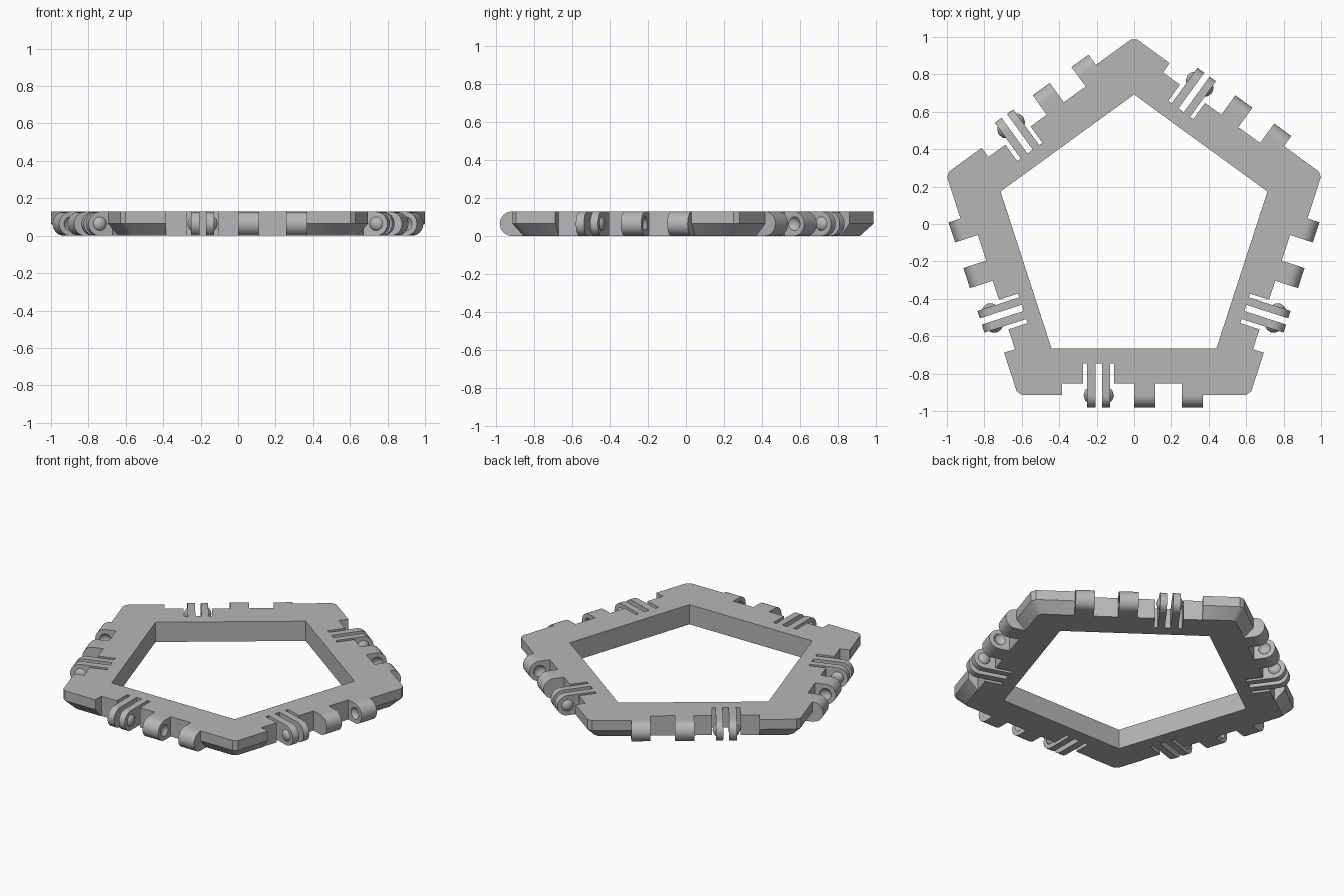
import bpy, bmesh
from math import pi, sin, cos, tan, radians
from mathutils import Matrix, Vector

cube = bpy.data.objects.get("Cube")
if cube:
    bpy.data.objects.remove(cube, do_unlink=True)

grey = bpy.data.materials.new("plain_grey")
grey.use_nodes = True
colour = (0.47, 0.47, 0.47, 1)
grey.diffuse_color = colour
grey.node_tree.nodes["Principled BSDF"].inputs["Base Color"].default_value = colour

HEIGHT = 0.128
R = HEIGHT / 2                    # knuckle radius
INNER, OUTER = 0.607, 0.855       # apothems of the pentagon
NOTCH, SLOT, AXIS = 0.794, 0.687, 0.858
KNUCKLES = [(0.0, 0.113), (0.257, 0.37)]
PRONGS = [(-0.25, -0.205), (-0.17, -0.128)]
CAP_R, CAP_H = 0.037, 0.02        # snap dome radius and height
BALL = (CAP_R ** 2 + CAP_H ** 2) / (2 * CAP_H)
CENTRE = Matrix.Translation((0, -0.058, 0))

# Each side is laid out as (along, outward, up); three sides are mirrored
SIDES = [CENTRE @ Matrix.Rotation(radians(72 * k), 4, "Z")
         @ Matrix.Diagonal((flip, -1, 1, 1))
         for k, flip in enumerate((1, 1, -1, -1, -1))]


def finish(name, bm, smooth=True):
    bmesh.ops.recalc_face_normals(bm, faces=bm.faces)
    mesh = bpy.data.meshes.new(name)
    bm.to_mesh(mesh)
    bm.free()
    obj = bpy.data.objects.new(name, mesh)
    bpy.context.collection.objects.link(obj)
    mesh.materials.append(grey)
    if smooth:
        shade(obj)
    return obj


def activate(obj):
    bpy.ops.object.select_all(action="DESELECT")
    obj.select_set(True)
    bpy.context.view_layer.objects.active = obj


def shade(obj):
    activate(obj)
    bpy.ops.object.shade_smooth_by_angle(angle=radians(30))


def cut(obj, cutter):
    cutter.hide_render = True
    mod = obj.modifiers.new("cut", "BOOLEAN")
    mod.operation = "DIFFERENCE"
    mod.solver = "EXACT"
    mod.object = cutter
    activate(obj)
    bpy.ops.object.modifier_apply(modifier=mod.name)
    bpy.data.objects.remove(cutter, do_unlink=True)
    shade(obj)


def prism(bm, outline, offset, matrix):
    """Extrude a closed outline by an offset, placed by a matrix."""
    lows = [bm.verts.new(matrix @ Vector(p)) for p in outline]
    highs = [bm.verts.new(matrix @ (Vector(p) + Vector(offset))) for p in outline]
    bm.faces.new(lows)
    bm.faces.new(highs)
    for i in range(len(lows)):
        j = (i + 1) % len(lows)
        bm.faces.new((lows[i], lows[j], highs[j], highs[i]))


def tongue(bm, span, root, matrix):
    """Block with a round nose, from the root out to the hinge axis."""
    a, b = span
    outline = [(a, root, HEIGHT), (a, root, 0)]
    for i in range(17):
        ang = -pi / 2 + pi * i / 16
        outline.append((a, AXIS + R * cos(ang), R + R * sin(ang)))
    prism(bm, outline, (b - a, 0, 0), matrix)


def pentagon(bm, apothem, z, trim):
    """Ring of ten vertices, two near each corner."""
    ring = []
    half = apothem * tan(pi / 5) - trim
    for k in range(5):
        m = CENTRE @ Matrix.Rotation(radians(72 * k), 4, "Z")
        ring += [bm.verts.new(m @ Vector((s * half, -apothem, z))) for s in (-1, 1)]
    return ring


# Pentagonal frame with a sloped lower outer edge and trimmed corners
bm = bmesh.new()
rings = [pentagon(bm, INNER, 0, 0), pentagon(bm, OUTER - 0.058, 0, 0.02),
         pentagon(bm, OUTER, R, 0.02), pentagon(bm, OUTER, HEIGHT, 0.02),
         pentagon(bm, INNER, HEIGHT, 0)]
for low, high in zip(rings, rings[1:] + rings[:1]):
    for i in range(10):
        j = (i + 1) % 10
        bm.faces.new((low[i], low[j], high[j], high[i]))
bmesh.ops.remove_doubles(bm, verts=bm.verts, dist=0.0001)
frame = finish("pentagon_frame", bm, False)

# Notches and prong slots
bm = bmesh.new()
for m in SIDES:
    outline = [(-0.385, 1.1), (-0.385, NOTCH), (-0.273, NOTCH), (-0.273, SLOT),
               (-0.107, SLOT), (-0.107, NOTCH), (0.37, NOTCH), (0.37, 1.1)]
    prism(bm, [(x, y, -0.1) for x, y in outline], (0, 0, 0.4), m)
cut(frame, finish("notch_cutter", bm, False))

# Hinge knuckles
bm = bmesh.new()
for m in SIDES:
    for span in KNUCKLES:
        tongue(bm, span, NOTCH, m)
knuckles = finish("hinge_knuckles", bm, False)

# Round sockets on the facing sides of each knuckle pair
bm = bmesh.new()
for m in SIDES:
    for face, way in ((KNUCKLES[0][1], 1), (KNUCKLES[1][0], -1)):
        place = m @ Matrix.Translation((face + way * (BALL - CAP_H), AXIS, R))
        bmesh.ops.create_uvsphere(bm, u_segments=24, v_segments=16, radius=BALL,
                                  matrix=place @ Matrix.Rotation(pi / 2, 4, "Y"))
cut(knuckles, finish("socket_cutter", bm, False))

# Spring prongs
bm = bmesh.new()
for m in SIDES:
    for span in PRONGS:
        tongue(bm, span, SLOT, m)
finish("spring_prongs", bm)

# Snap domes on the outer faces of the prongs
bm = bmesh.new()
for m in SIDES:
    for face, way in ((PRONGS[0][0], -1), (PRONGS[1][1], 1)):
        rows = []
        for step in range(5):
            h = CAP_H * (1 - (step / 5) ** 2)
            r = (BALL ** 2 - (BALL - h) ** 2) ** 0.5
            x = face + way * (CAP_H - h)
            rows.append([bm.verts.new(m @ Vector((x, AXIS + r * cos(a * pi / 12),
                                                  R + r * sin(a * pi / 12))))
                         for a in range(24)])
        tip = bm.verts.new(m @ Vector((face + way * CAP_H, AXIS, R)))
        bm.faces.new(rows[0])
        for i in range(24):
            j = (i + 1) % 24
            for low, high in zip(rows, rows[1:]):
                bm.faces.new((low[i], low[j], high[j], high[i]))
            bm.faces.new((rows[-1][i], rows[-1][j], tip))
finish("snap_domes", bm)
